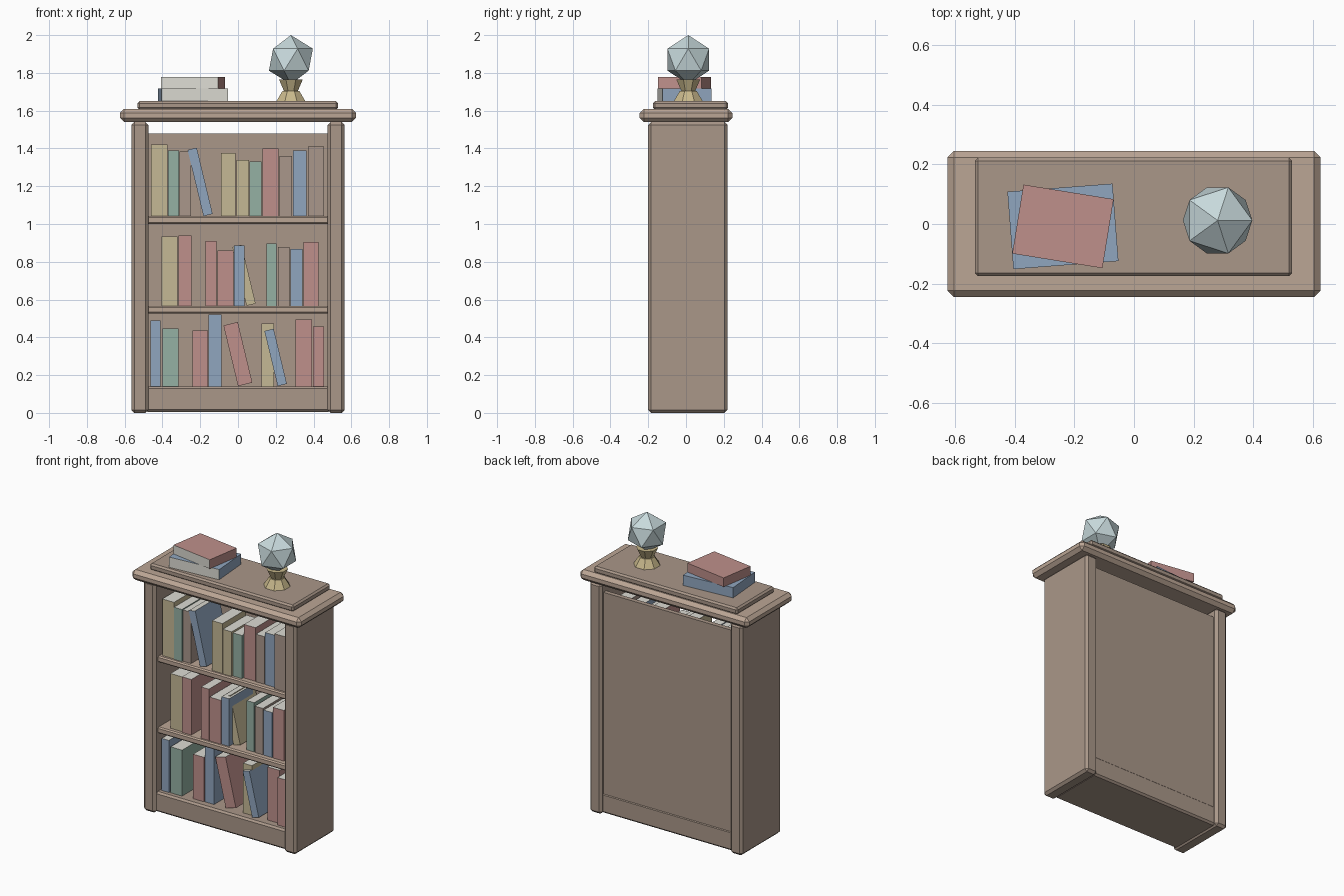
import bpy, bmesh, random
from math import radians
from mathutils import Matrix

if "Cube" in bpy.data.objects:
    bpy.data.objects.remove(bpy.data.objects["Cube"])

random.seed(4)

def mat(name, *rgb):
    m = bpy.data.materials.new(name)
    m.diffuse_color = (*rgb, 1)
    m.use_nodes = True
    m.node_tree.nodes["Principled BSDF"].inputs["Base Color"].default_value = m.diffuse_color
    return m

M = {
    "wood": mat("wood", .40, .31, .25), "trim": mat("trim", .50, .38, .30),
    "red": mat("red", .52, .28, .26), "blue": mat("blue", .28, .38, .52),
    "green": mat("green", .30, .44, .37), "gold": mat("gold", .56, .48, .30),
    "brown": mat("brown", .40, .31, .26), "page": mat("page", .72, .71, .65),
    "glass": mat("glass", .58, .70, .72), "brass": mat("brass", .58, .48, .26),
}

def finish(name, bm, *mats):
    me = bpy.data.meshes.new(name)
    bm.to_mesh(me)
    bm.free()
    ob = bpy.data.objects.new(name, me)
    for m in mats:
        me.materials.append(M[m])
    bpy.context.collection.objects.link(ob)
    return ob

def box_bm(x0, x1, y0, y1, z0, z1):
    bm = bmesh.new()
    bmesh.ops.create_cube(bm, size=1)
    bm.transform(Matrix.Translation(((x0+x1)/2, (y0+y1)/2, (z0+z1)/2))
                 @ Matrix.Diagonal((x1-x0, y1-y0, z1-z0, 1)))
    return bm

def board(name, x0, x1, y0, y1, z0, z1, bevel=0, m="wood"):
    ob = finish(name, box_bm(x0, x1, y0, y1, z0, z1), m)
    if bevel:
        b = ob.modifiers.new("bevel", "BEVEL")
        b.width, b.segments = bevel, 1
    return ob

# Carcass
for side, x in (("left", -.52), ("right", .52)):
    board(side + "_side", x-.045, x+.045, -.20, .22, 0, 1.54, .016)
board("back_panel", -.49, .49, .165, .195, .10, 1.48)
board("base", -.49, .49, -.18, .20, .006, .14, .012)
for i, z in enumerate((.525, 1.0)):
    board(f"shelf_{i+1}", -.49, .49, -.165, .18, z, z+.042, .008, "trim")
board("cornice", -.625, .625, -.245, .245, 1.54, 1.61, .022, "trim")
board("top_board", -.533, .53, -.175, .222, 1.605, 1.65, .011)

def page_face(bm, axis, sign):
    bm.normal_update()
    for f in bm.faces:
        if f.normal[axis]*sign > .9:
            f.material_index = 1

# Upright books: (colour, left, right, top)
ROWS = {
    "top": (1.042, [("gold", -.46, -.373, 1.42), ("green", -.37, -.312, 1.39),
        ("brown", -.31, -.25, 1.385), ("gold", -.09, -.013, 1.375), ("gold", -.008, .057, 1.34),
        ("green", .06, .125, 1.33), ("red", .13, .215, 1.40), ("brown", .22, .285, 1.36),
        ("blue", .29, .363, 1.39), ("brown", .37, .455, 1.41)]),
    "middle": (.567, [("gold", -.405, -.32, .933), ("red", -.315, -.246, .938),
        ("red", -.172, -.114, .91), ("red", -.108, -.024, .86), ("blue", -.02, .035, .885),
        ("green", .15, .205, .896), ("brown", .212, .272, .877), ("blue", .278, .341, .868),
        ("red", .347, .427, .905)]),
    "bottom": (.14, [("blue", -.463, -.41, .488), ("green", -.40, -.315, .447),
        ("red", -.24, -.16, .437), ("blue", -.155, -.087, .52), ("gold", .124, .19, .472),
        ("red", .304, .393, .495), ("red", .396, .455, .457)]),
}
for row, (z0, books) in ROWS.items():
    for i, (c, x0, x1, z1) in enumerate(books):
        y = random.uniform(-.15, -.12)
        bm = box_bm(x0, x1, y, y+.25, z0, z1)
        page_face(bm, 2, 1)
        finish(f"{row}_book_{i+1}", bm, c, "page")

# Leaning books: (colour, bottom left x, z, width, length, front y)
for i, (c, x, z, w, h, y) in enumerate((("blue", -.183, 1.042, .05, .36, -.14),
        ("gold", .045, .567, .05, .32, -.11), ("red", .0, .142, .078, .33, -.13),
        ("blue", .21, .142, .05, .30, -.15))):
    bm = box_bm(0, w, y, y+.25, 0, h)
    page_face(bm, 2, 1)
    bm.transform(Matrix.Translation((x, 0, z)) @ Matrix.Rotation(radians(-13.5), 4, "Y"))
    finish(f"leaning_book_{i+1}", bm, c, "page")

# Books lying on top
for name, c, w, d, z0, z1, a in (("lower_flat_book", "blue", .353, .26, 1.65, 1.718, 4.4),
                                 ("upper_flat_book", "red", .306, .234, 1.718, 1.778, -9.2)):
    bm = box_bm(-w/2, w/2, -d/2, d/2, z0, z1)
    page_face(bm, 1, -1)
    bm.transform(Matrix.Translation((-.238, -.008, 0)) @ Matrix.Rotation(radians(a), 4, "Z"))
    finish(name, bm, c, "page")

# Crystal ball on an eight-sided waisted stand
bm = bmesh.new()
bmesh.ops.create_icosphere(bm, subdivisions=1, radius=.13,
                           matrix=Matrix.Translation((.28, .012, 1.87)))
finish("crystal", bm, "glass")
for name, z0, z1, r0, r1 in (("stand_foot", 1.648, 1.705, .084, .048),
                             ("stand_cup", 1.705, 1.765, .040, .068)):
    bm = bmesh.new()
    bmesh.ops.create_cone(bm, cap_ends=True, segments=8, radius1=r0, radius2=r1, depth=z1-z0,
                          matrix=Matrix.Translation((.28, .012, (z0+z1)/2))
                          @ Matrix.Rotation(radians(22.5), 4, "Z"))
    finish(name, bm, "brass")
